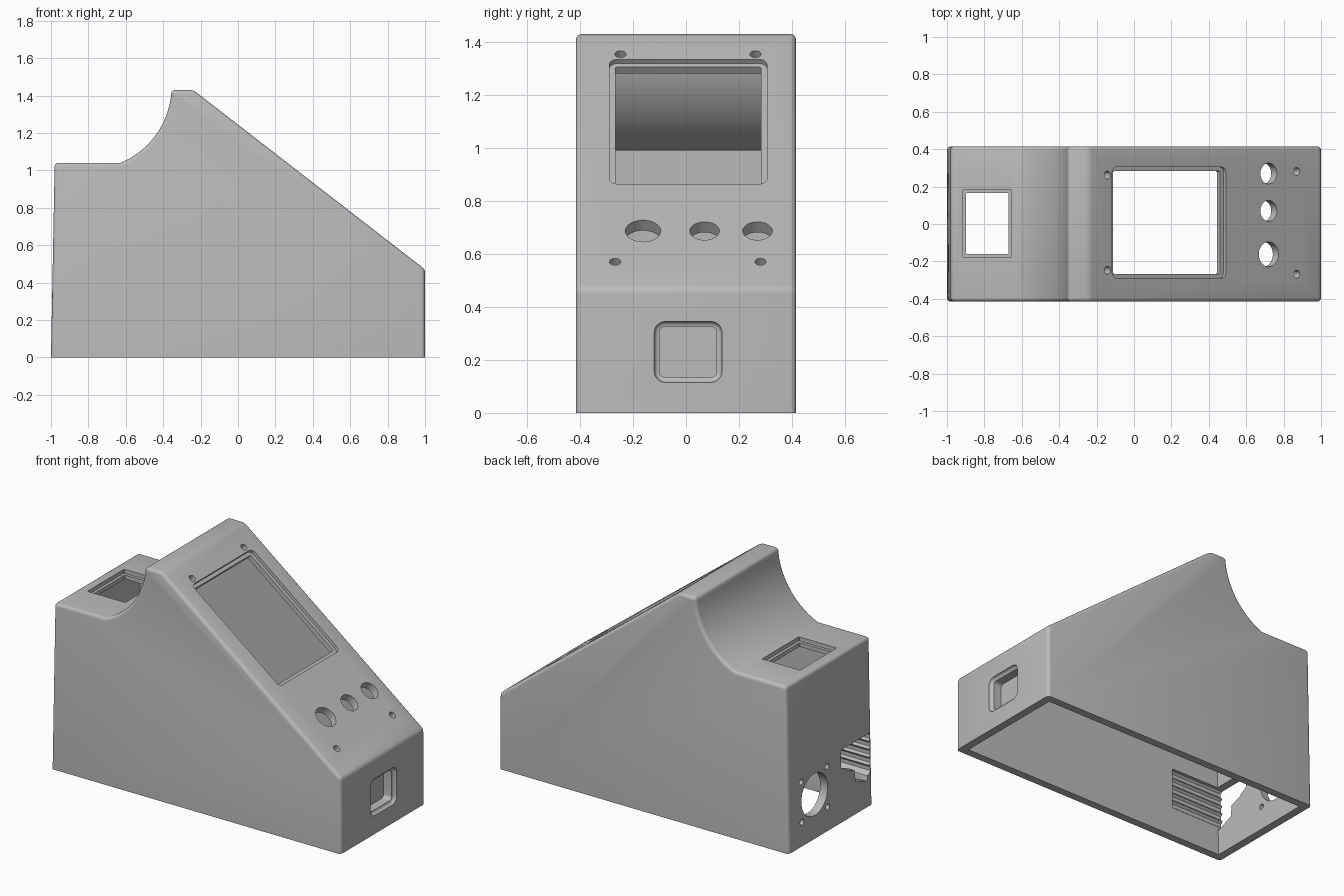
import bpy, bmesh, math
from mathutils import Matrix, Vector

if "Cube" in bpy.data.objects:
    bpy.data.objects.remove(bpy.data.objects["Cube"])

grey = bpy.data.materials.new("light grey")
grey.diffuse_color = (0.50, 0.50, 0.50, 1)
grey.use_nodes = True
grey.node_tree.nodes["Principled BSDF"].inputs["Base Color"].default_value = grey.diffuse_color


def make(name, bm):
    bmesh.ops.recalc_face_normals(bm, faces=bm.faces)
    me = bpy.data.meshes.new(name)
    bm.to_mesh(me)
    bm.free()
    me.materials.append(grey)
    ob = bpy.data.objects.new(name, me)
    bpy.context.collection.objects.link(ob)
    return ob


def prism(name, pts, depth, axis='Y', start=None, bevel=0):
    """Extrude a 2D profile along y (xz profile) or x (yz profile)."""
    bm = bmesh.new()
    a = -depth / 2 if start is None else start
    place = (lambda p: (p[0], a, p[1])) if axis == 'Y' else (lambda p: (a, p[0], p[1]))
    face = bm.faces.new([bm.verts.new(place(p)) for p in pts])
    ext = bmesh.ops.extrude_face_region(bm, geom=[face])['geom']
    step = Vector((0, depth, 0)) if axis == 'Y' else Vector((depth, 0, 0))
    bmesh.ops.translate(bm, verts=[g for g in ext if isinstance(g, bmesh.types.BMVert)], vec=step)
    bmesh.ops.recalc_face_normals(bm, faces=bm.faces)
    if bevel:
        edges = [e for e in bm.edges if e.calc_face_angle(0) > 0.45
                 and max(v.co.z for v in e.verts) > 0.001]
        bmesh.ops.bevel(bm, geom=edges, offset=bevel, segments=4, profile=0.5,
                        affect='EDGES', clamp_overlap=True)
    return make(name, bm)


def loft(name, frame, w, h, r, levels, n=6):
    """Rounded-rectangle cutter; levels are (height along local z, growth)."""
    bm = bmesh.new()
    rings = []
    for z, g in levels:
        rr = max(r + g, 0.003)
        ring = []
        for k, (sx, sy) in enumerate([(1, 1), (-1, 1), (-1, -1), (1, -1)]):
            for i in range(n + 1):
                t = math.pi / 2 * (k + i / n)
                x = sx * (w / 2 + g - rr) + rr * math.cos(t)
                y = sy * (h / 2 + g - rr) + rr * math.sin(t)
                ring.append(bm.verts.new(frame @ Vector((x, y, z))))
        rings.append(ring)
    m = len(rings[0])
    for a, b in zip(rings, rings[1:]):
        for i in range(m):
            bm.faces.new((a[i], a[(i + 1) % m], b[(i + 1) % m], b[i]))
    bm.faces.new(rings[0])
    bm.faces.new(rings[-1])
    bmesh.ops.remove_doubles(bm, verts=bm.verts, dist=1e-5)
    return make(name, bm)


def boolean(target, tool, op='DIFFERENCE'):
    mod = target.modifiers.new(tool.name, 'BOOLEAN')
    mod.operation, mod.object, mod.solver = op, tool, 'EXACT'
    bpy.context.view_layer.objects.active = target
    bpy.ops.object.modifier_apply(modifier=mod.name)
    bpy.data.objects.remove(tool)


def arc(radius, z_top, z_low, n=24):
    """Saddle curve around the hollow's centre, from top to bottom."""
    cx, cz = -0.80, 1.45
    a0, a1 = (math.asin((z - cz) / radius) for z in (z_top, z_low))
    return [(cx + radius * math.cos(a0 + (a1 - a0) * i / n),
             cz + radius * math.sin(a0 + (a1 - a0) * i / n)) for i in range(n + 1)]


# Outer body, then hollowed with an open bottom
case = prism("enclosure", [(-1, 0), (1, 0), (1, 0.47), (-0.24, 1.43)]
             + arc(0.445, 1.43, 1.04) + [(-0.98, 1.04)], 0.83, bevel=0.025)
boolean(case, prism("cavity", [(-0.95, -0.1), (0.95, -0.1), (0.95, 0.446), (-0.258, 1.38)]
                    + arc(0.495, 1.38, 0.99) + [(-0.93, 0.99)], 0.73))

# Sloped panel frame: local x runs down the slope, local z points out
SL = math.atan2(0.96, 1.24)


def panel(x, y):
    return Matrix.Translation((x, y, 0.47 + (1 - x) * 0.96 / 1.24)) @ Matrix.Rotation(SL, 4, 'Y')


# Screen window with a stepped lip
step = [(0.02, 0), (-0.02, 0), (-0.02, -0.022), (-0.09, -0.022)]
boolean(case, loft("screen_window", panel(0.187, 0.008), 0.768, 0.594, 0.03, step))

# Knob holes and screw holes on the panel
for x, y, r in [(0.72, -0.162, 0.067), (0.72, 0.07, 0.056), (0.72, 0.27, 0.056),
                (0.87, -0.268, 0.021), (0.87, 0.281, 0.021),
                (-0.142, -0.247, 0.021), (-0.142, 0.262, 0.021)]:
    boolean(case, loft("panel_hole", panel(x, y), 2 * r, 2 * r, r, [(0.03, 0), (-0.1, 0)]))

# Stepped square opening in the rear shelf
boolean(case, loft("shelf_opening", Matrix.Translation((-0.785, 0.003, 1.04)), 0.262, 0.362,
                   0.004, [(0.03, 0), (-0.025, 0), (-0.025, -0.018), (-0.09, -0.018)], 1))

# Blind pocket with rounded lip in the low end wall, backed by an inner block
side = Matrix.Rotation(math.pi / 2, 4, 'Y')
block = prism("pocket_back", [(-0.15, 0.09), (0.17, 0.09), (0.17, 0.37), (-0.15, 0.37)],
              0.09, 'X', 0.88)
boolean(case, block, 'UNION')
lip = [(0.02 - 0.02 * math.sin(t), 0.02 - 0.02 * math.cos(t))
       for t in (math.radians(18 * i) for i in range(6))]
levels = [(0.02, 0.02)] + [(-d, g) for d, g in reversed(lip)] + [(-0.075, 0)]
levels = [(0.02, 0.02)] + [(-0.02 * math.sin(math.radians(18 * i)),
                            0.02 * math.cos(math.radians(18 * i))) for i in range(6)]
levels += [(-0.075, 0)]
boolean(case, loft("end_pocket", Matrix.Translation((1, 0.008, 0.23)) @ side,
                   0.19, 0.216, 0.022, levels))

# Round connector hole with four screws in the tall end wall
for y, z, r in [(0.153, 0.273, 0.13)] + [(0.153 + a, 0.273 + b, 0.018)
                                         for a in (-0.127, 0.127) for b in (-0.125, 0.125)]:
    boolean(case, loft("connector_hole", Matrix.Translation((-0.97, y, z)) @ side,
                       2 * r, 2 * r, r, [(-0.1, 0), (0.1, 0)], 8))

# Ragged socket cutout that also grooves the inside of the front wall
grooves = []
for i in range(5):
    z = 0.20 + 0.05 * i
    grooves += [(-0.385, z), (-0.398, z + 0.012), (-0.398, z + 0.035), (-0.385, z + 0.047)]
socket = grooves + [(-0.11, 0.447), (-0.11, 0.34), (-0.17, 0.30), (-0.24, 0.275),
                    (-0.25, 0.205), (-0.36, 0.16), (-0.37, 0.19)]
boolean(case, prism("socket_cutout", socket, 0.5, 'X', -1.1))

# Smooth rounded edges, keep the creases
bpy.ops.object.select_all(action='DESELECT')
case.select_set(True)
bpy.context.view_layer.objects.active = case
bpy.ops.object.shade_smooth_by_angle(angle=math.radians(30))
